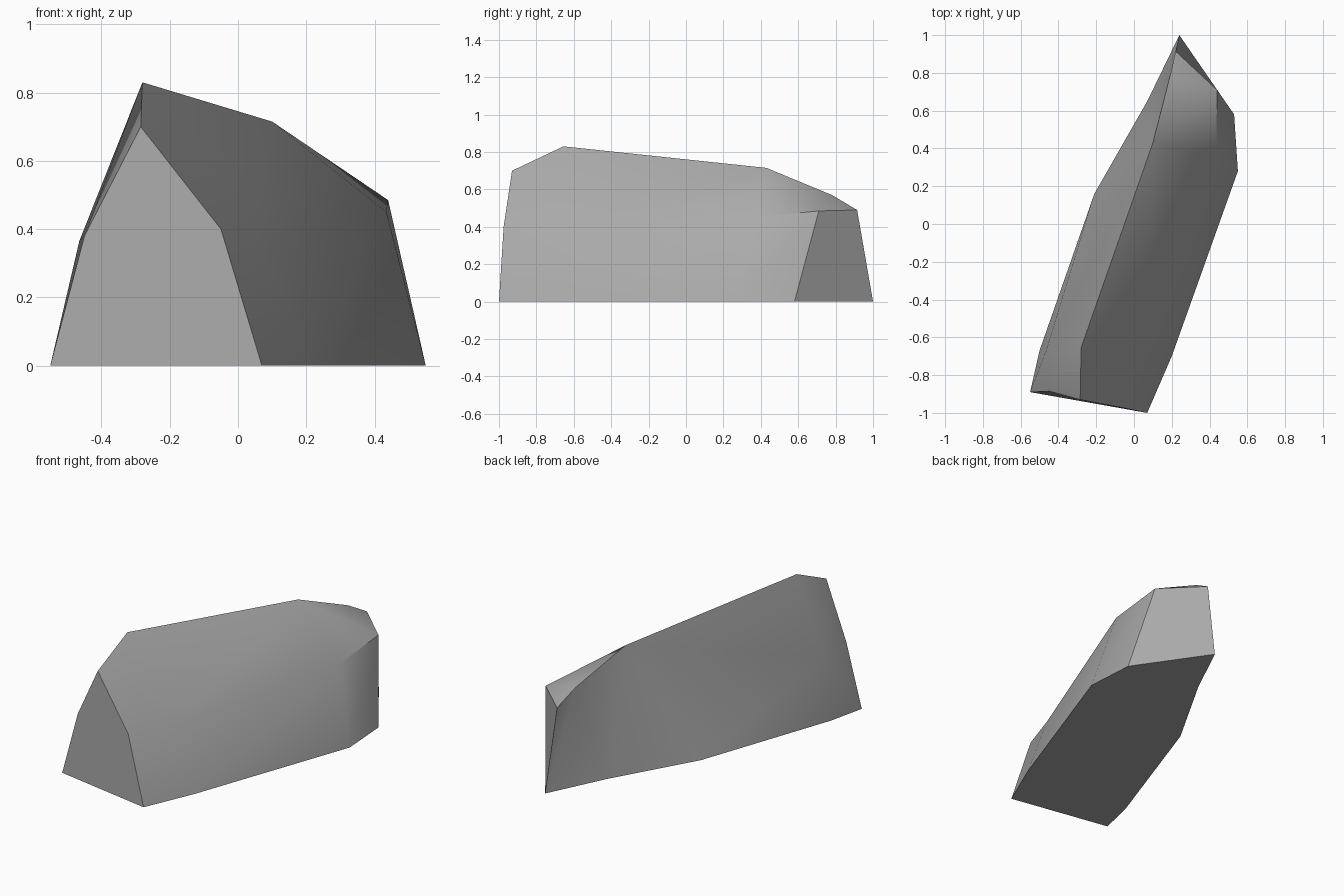
import bpy
import bmesh
import math

old = bpy.data.objects.get("Cube")
if old:
    bpy.data.objects.remove(old, do_unlink=True)

# Stone colour
stone = bpy.data.materials.new("stone_grey")
stone.use_nodes = True
grey = (0.4, 0.4, 0.4, 1.0)
stone.diffuse_color = grey
shader = stone.node_tree.nodes["Principled BSDF"]
shader.inputs["Base Color"].default_value = grey
shader.inputs["Roughness"].default_value = 0.9

# Outline on the ground, counter-clockwise from the front left corner
base = [(-.55, -.89), (.07, -1), (.2, -.7), (.55, .28), (.53, .58),
        (.24, 1), (.07, .65), (-.21, .16), (-.5, -.67)]
# Crest, from front to back
ridge = [(-.285, -.93, .7), (-.28, -.655, .83), (.1, .43, .715),
         (.19, .78, .57), (.22, .915, .49)]
# Break between the sloping top and the east wall, front to back
east = [(-.05, -.975, .4), (.06, -.7, .375), (.435, .36, .45), (.44, .71, .485)]
# Short break in the west wall
west = [(-.45, -.885, .38), (-.465, -.67, .365)]

bm = bmesh.new()
points = {}
lines = {"b": [(x, y, 0) for x, y in base], "r": ridge, "e": east, "w": west}
for key, coords in lines.items():
    for i, co in enumerate(coords):
        points[key + str(i)] = bm.verts.new(co)


def facets(*names):
    """Make one face per space-separated list of point names."""
    for name in names:
        bm.faces.new([points[p] for p in name.split()])


# Underside and front facet
bm.faces.new([points["b" + str(i)] for i in reversed(range(len(base)))])
facets("b0 b1 e0 r0 w0")
# East wall
facets("b1 b2 e1 e0", "b2 b3 e2 e1", "b3 b4 e3 e2", "b4 b5 r4 e3")
# Sloping top
facets("e0 e1 r1 r0", "e1 e2 r2 r1", "e2 e3 r2", "e3 r3 r2", "e3 r4 r3")
# West wall
facets("b0 w0 w1 b8", "w0 r0 r1 w1", "w1 r1 r2 b7", "b8 w1 b7",
       "b7 r2 b6", "r2 r3 b6", "b6 r3 b5", "r3 r4 b5")
bmesh.ops.recalc_face_normals(bm, faces=bm.faces[:])

mesh = bpy.data.meshes.new("boulder")
bm.to_mesh(mesh)
bm.free()
mesh.materials.append(stone)
boulder = bpy.data.objects.new("boulder", mesh)
bpy.context.collection.objects.link(boulder)

# Soft shading across gentle breaks, hard edges on the sharp ones
bpy.ops.object.select_all(action="DESELECT")
boulder.select_set(True)
bpy.context.view_layer.objects.active = boulder
bpy.ops.object.shade_smooth_by_angle(angle=math.radians(30))
